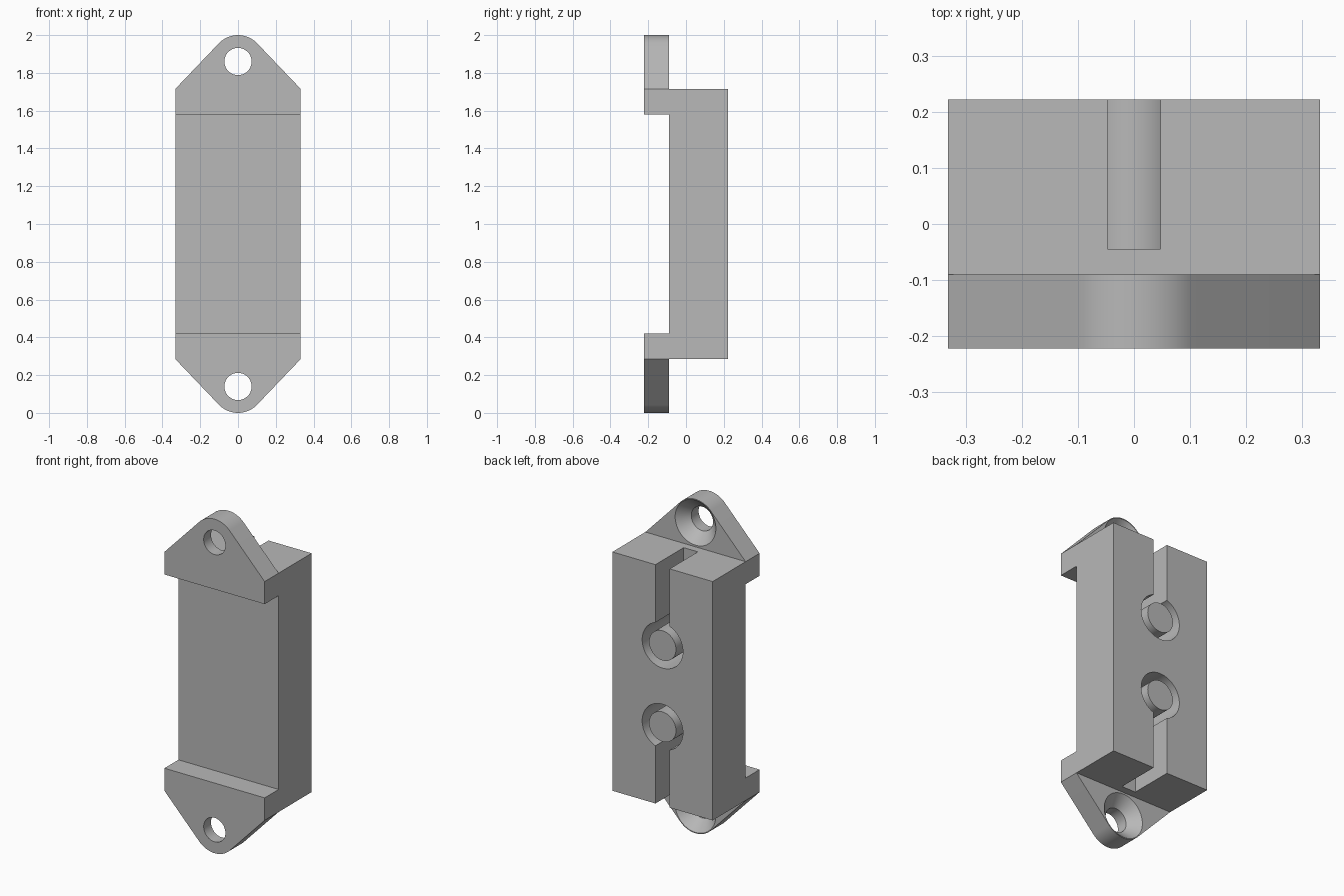
import bpy, bmesh, math
from mathutils import Matrix, Vector

if "Cube" in bpy.data.objects:
    bpy.data.objects.remove(bpy.data.objects["Cube"], do_unlink=True)

grey = bpy.data.materials.new("plain grey")
grey.use_nodes = True
COLOUR = (0.48, 0.48, 0.48, 1)
grey.diffuse_color = COLOUR
grey.node_tree.nodes["Principled BSDF"].inputs["Base Color"].default_value = COLOUR

# Main dimensions
HALF_W = 0.332
FRONT, STEP, BACK = -0.222, -0.09, 0.222
FLOOR = -0.045
HOLE_Z, TIP_R, HOLE_R, SINK_R = 1.86, 0.14, 0.072, 0.135
BODY_TOP, LIP = 1.715, 1.58


def finish(name, bm):
    bmesh.ops.recalc_face_normals(bm, faces=bm.faces)
    mesh = bpy.data.meshes.new(name)
    bm.to_mesh(mesh)
    bm.free()
    mesh.materials.append(grey)
    obj = bpy.data.objects.new(name, mesh)
    bpy.context.collection.objects.link(obj)
    return obj


def box(name, x, y, z):
    """Box from three (low, high) ranges."""
    bm = bmesh.new()
    bmesh.ops.create_cube(bm, size=1)
    for v in bm.verts:
        v.co = [r[0] if c < 0 else r[1] for c, r in zip(v.co, (x, y, z))]
    return finish(name, bm)


def round_y(name, z, y0, y1, r0, r1):
    """Cylinder or cone along y."""
    bm = bmesh.new()
    place = Matrix.Translation((0, (y0 + y1) / 2, z)) @ Matrix.Rotation(-math.pi / 2, 4, 'X')
    bmesh.ops.create_cone(bm, cap_ends=True, segments=64, radius1=r0,
                          radius2=r1, depth=y1 - y0, matrix=place)
    return finish(name, bm)


def cut(obj, cutters):
    for c in cutters:
        c.hide_render = True
        mod = obj.modifiers.new("cut", 'BOOLEAN')
        mod.operation, mod.solver, mod.object = 'DIFFERENCE', 'EXACT', c
    graph = bpy.context.evaluated_depsgraph_get()
    graph.update()
    mesh = bpy.data.meshes.new_from_object(obj.evaluated_get(graph))
    obj.modifiers.clear()
    obj.data = mesh
    for c in cutters:
        bpy.data.objects.remove(c, do_unlink=True)


def smooth(obj):
    bpy.ops.object.select_all(action='DESELECT')
    obj.select_set(True)
    bpy.context.view_layer.objects.active = obj
    bpy.ops.object.shade_smooth_by_angle(angle=math.radians(30))


def flange(name, flip):
    """Pointed mounting ear with a rounded tip and a countersunk hole."""
    at = lambda z: 2 - z if flip else z
    spread = math.radians(46)
    arc = [(TIP_R * math.sin(a), HOLE_Z + TIP_R * math.cos(a))
           for a in (spread * (1 - i / 12) for i in range(25))]
    outline = [(-HALF_W, LIP), (HALF_W, LIP), (HALF_W, BODY_TOP)] + arc + [(-HALF_W, BODY_TOP)]
    bm = bmesh.new()
    face = bm.faces.new([bm.verts.new((x, FRONT, at(z))) for x, z in outline])
    ext = bmesh.ops.extrude_face_region(bm, geom=[face])["geom"]
    bmesh.ops.translate(bm, vec=Vector((0, STEP - FRONT, 0)),
                        verts=[g for g in ext if isinstance(g, bmesh.types.BMVert)])
    obj = finish(name, bm)
    z, over = at(HOLE_Z), 0.01
    cut(obj, [round_y("hole_cutter", z, FRONT - over, STEP + over, HOLE_R, HOLE_R),
              round_y("sink_cutter", z, STEP - (SINK_R - HOLE_R), STEP + over,
                      HOLE_R, SINK_R + over)])
    smooth(obj)


# Body block with a keyhole groove running in from each end
body = box("body", (-HALF_W, HALF_W), (STEP, BACK), (2 - BODY_TOP, BODY_TOP))
cutters = []
for side in (1, -1):
    pin_z = 1 + side * 0.243
    cutters.append(round_y("ring_cutter", pin_z, FLOOR, BACK + 0.1, 0.135, 0.135))
    cutters.append(box("slot_cutter", (-0.047, 0.047), (FLOOR, BACK + 0.1),
                       sorted((pin_z, 1 + side * 0.9))))
cut(body, cutters)
smooth(body)

# Round posts standing in the grooves, flush with the back
for name, side in (("upper_post", 1), ("lower_post", -1)):
    smooth(round_y(name, 1 + side * 0.243, FLOOR - 0.01, BACK, 0.089, 0.089))

flange("upper_flange", False)
flange("lower_flange", True)
